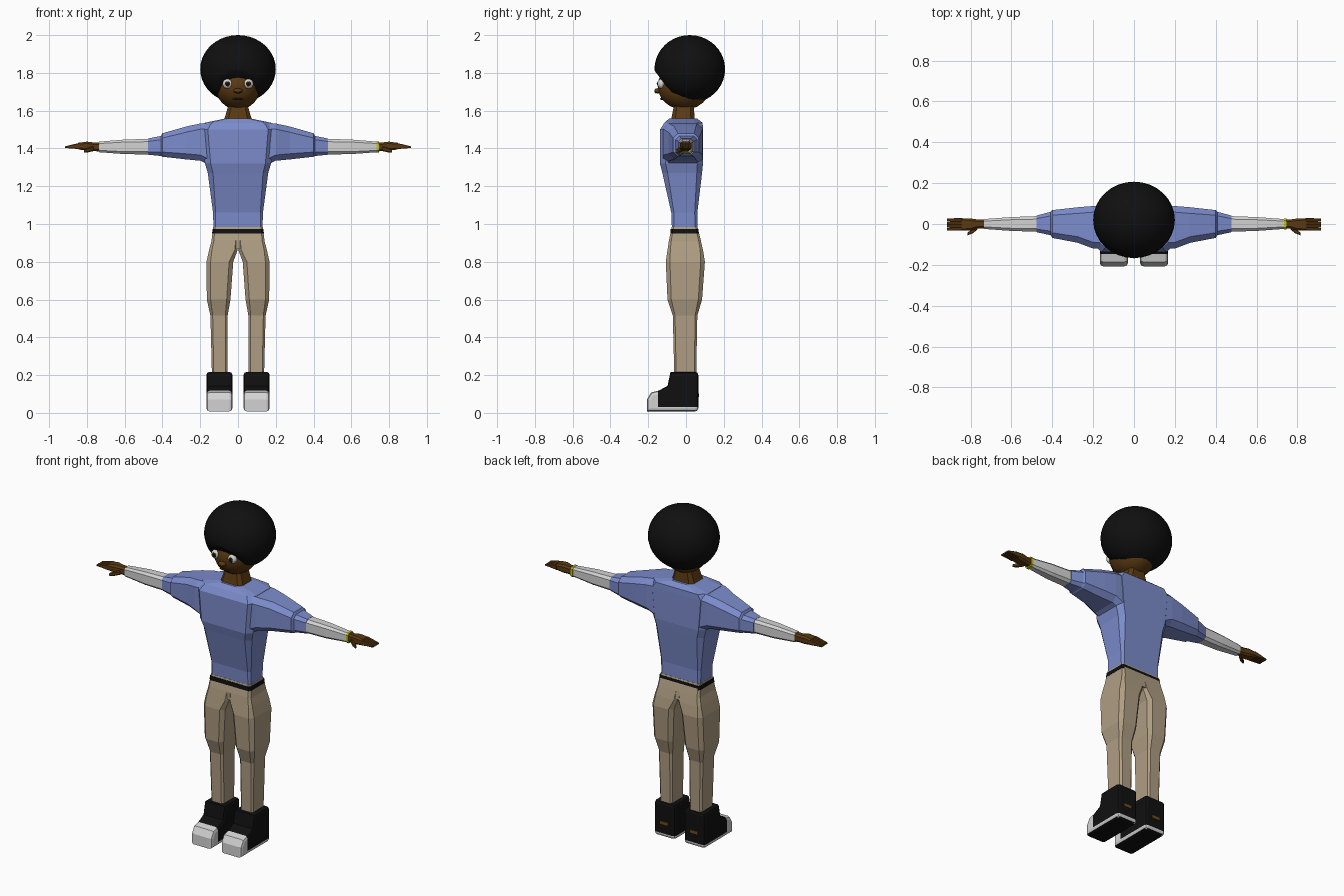
import bpy, bmesh, math
from mathutils import Vector, Matrix


def material(name, r, g, b):
    m = bpy.data.materials.new(name)
    m.diffuse_color = (r, g, b, 1)
    return m


BLACK = material("black", 0.005, 0.005, 0.005)
SKIN = material("brown skin", 0.105, 0.042, 0.006)
DARK = material("dark brown", 0.03, 0.012, 0.003)
BLUE = material("shirt blue", 0.2, 0.26, 0.6)
TAN = material("trouser tan", 0.43, 0.34, 0.225)
WHITE = material("white", 0.65, 0.65, 0.65)
YELLOW = material("yellow", 0.55, 0.55, 0.01)
TAG = material("heel brown", 0.16, 0.07, 0.01)


def finish(name, bm, mats, mirror=False, smooth=False):
    bmesh.ops.recalc_face_normals(bm, faces=bm.faces)
    me = bpy.data.meshes.new(name)
    bm.to_mesh(me)
    bm.free()
    for m in mats:
        me.materials.append(m)
    for p in me.polygons:
        p.use_smooth = smooth
    ob = bpy.data.objects.new(name, me)
    bpy.context.collection.objects.link(ob)
    if mirror:
        ob.modifiers.new("mirror", 'MIRROR').use_clip = False
    return ob


def loft(name, rings, mat, axis='z', mirror=False):
    """Rings of (t, a0, a1, b0, b1, chamfer): chamfered boxes skinned along an axis."""
    bm = bmesh.new()
    loops = []
    for t, a0, a1, b0, b1, c in rings:
        pts = [(a0 + c, b0), (a1 - c, b0), (a1, b0 + c), (a1, b1 - c),
               (a1 - c, b1), (a0 + c, b1), (a0, b1 - c), (a0, b0 + c)]
        loops.append([bm.verts.new((a, b, t) if axis == 'z' else (t, a, b))
                      for a, b in pts])
    for lo, hi in zip(loops, loops[1:]):
        for i in range(8):
            j = (i + 1) % 8
            bm.faces.new((lo[i], lo[j], hi[j], hi[i]))
    bm.faces.new(loops[0])
    bm.faces.new(loops[-1])
    return finish(name, bm, [mat], mirror)


def ball(name, centre, radii, mat, seg=24, mirror=False):
    bm = bmesh.new()
    bmesh.ops.create_uvsphere(bm, u_segments=seg, v_segments=seg // 2, radius=1,
                              matrix=Matrix.Translation(centre) @ Matrix.Diagonal((*radii, 1)))
    return finish(name, bm, [mat], mirror, True)


# Head and afro, with the lower front of the hair trimmed back from the face
ball("head", (0, -0.01, 1.73), (0.12, 0.14, 0.125), SKIN)
bm = bmesh.new()
bmesh.ops.create_uvsphere(bm, u_segments=32, v_segments=20, radius=1)
for v in bm.verts:
    x, y, z = v.co.x * 0.2, 0.02 + v.co.y * 0.187, 1.82 + v.co.z * 0.18
    z = max(z, 1.79 - 1.28 * (y + 0.15), 1.70 - 0.4 * (y + 0.08))
    v.co = (x, y, min(z, 2.0))
finish("hair", bm, [BLACK], smooth=True)

# Face details
ball("eye", (0.055, -0.131, 1.742), (0.027, 0.02, 0.026), WHITE, 16, True)
ball("iris", (0.055, -0.147, 1.742), (0.014, 0.006, 0.014), DARK, 12, True)
ball("pupil", (0.055, -0.151, 1.742), (0.007, 0.004, 0.007), BLACK, 12, True)
ball("nose", (0, -0.15, 1.705), (0.024, 0.018, 0.014), SKIN, 12)
ball("nostril", (0.01, -0.16, 1.697), (0.007, 0.006, 0.005), DARK, 8, True)
ball("mouth", (0, -0.128, 1.662), (0.032, 0.01, 0.005), DARK, 12)

# Neck
loft("neck", [(1.53, -0.08, 0.08, -0.085, 0.05, 0.02),
              (1.57, -0.068, 0.068, -0.075, 0.045, 0.02),
              (1.65, -0.045, 0.045, -0.06, 0.04, 0.015)], SKIN)

# Shirt body and sleeves
loft("shirt_body", [(0.982, -0.13, 0.13, -0.075, 0.06, 0.012),
                    (1.06, -0.132, 0.132, -0.078, 0.06, 0.014),
                    (1.27, -0.16, 0.16, -0.125, 0.085, 0.028),
                    (1.32, -0.175, 0.175, -0.138, 0.09, 0.03),
                    (1.50, -0.2, 0.2, -0.138, 0.09, 0.04),
                    (1.535, -0.18, 0.18, -0.115, 0.088, 0.04),
                    (1.558, -0.07, 0.07, -0.09, 0.06, 0.02)], BLUE)
loft("sleeve", [(0.10, -0.125, 0.088, 1.29, 1.54, 0.03),
                (0.20, -0.12, 0.088, 1.335, 1.532, 0.03),
                (0.275, -0.092, 0.082, 1.342, 1.516, 0.03),
                (0.40, -0.068, 0.068, 1.356, 1.48, 0.025),
                (0.408, -0.055, 0.06, 1.36, 1.466, 0.02),
                (0.477, -0.04, 0.041, 1.367, 1.452, 0.015)], BLUE, 'x', True)
loft("undersleeve", [(0.46, -0.038, 0.039, 1.368, 1.451, 0.015),
                     (0.60, -0.034, 0.034, 1.37, 1.447, 0.013),
                     (0.735, -0.024, 0.024, 1.38, 1.436, 0.01)], WHITE, 'x', True)
loft("bracelet", [(0.733, -0.027, 0.027, 1.378, 1.438, 0.01),
                  (0.747, -0.027, 0.027, 1.378, 1.438, 0.01)], YELLOW, 'x')

# Hands: palm, four fingers and thumb
loft("palm", [(0.73, -0.022, 0.022, 1.384, 1.432, 0.01),
              (0.765, -0.022, 0.022, 1.386, 1.432, 0.01),
              (0.80, -0.032, 0.027, 1.388, 1.436, 0.01),
              (0.845, -0.033, 0.028, 1.395, 1.43, 0.008)], SKIN, 'x', True)
for i in range(4):
    y = -0.033 + i * 0.0153
    loft(f"finger_{i + 1}", [(0.84, y, y + 0.0153, 1.396, 1.429, 0.003),
                             (0.88, y, y + 0.0153, 1.4, 1.42, 0.003),
                             (0.915, y + 0.001, y + 0.0143, 1.402, 1.411, 0.002)],
         SKIN, 'x', True)
loft("thumb", [(0.765, -0.026, -0.002, 1.386, 1.412, 0.005),
               (0.79, -0.046, -0.022, 1.38, 1.404, 0.005),
               (0.815, -0.056, -0.043, 1.378, 1.394, 0.003)], SKIN, 'x', True)

# Trousers and belt
loft("trouser_hips", [(0.868, -0.145, 0.145, -0.09, 0.085, 0.015),
                      (0.915, -0.14, 0.14, -0.09, 0.078, 0.012),
                      (0.984, -0.131, 0.131, -0.076, 0.061, 0.01)], TAN)
loft("belt", [(0.95, -0.137, 0.137, -0.083, 0.068, 0.01),
              (0.974, -0.135, 0.135, -0.081, 0.066, 0.01)], BLACK)
loft("trouser_leg", [(0.20, 0.057, 0.138, -0.062, 0.054, 0.01),
                     (0.515, 0.055, 0.146, -0.07, 0.06, 0.012),
                     (0.60, 0.04, 0.165, -0.098, 0.085, 0.02),
                     (0.80, 0.025, 0.167, -0.107, 0.1, 0.022),
                     (0.862, 0.002, 0.153, -0.098, 0.09, 0.015),
                     (0.915, 0.0, 0.139, -0.09, 0.078, 0.012)], TAN, 'z', True)

# High-top shoes: extruded side profile, rounded, then cut along sole and toe cap
profile = [(0.065, 0.008), (0.065, 0.217), (-0.082, 0.217), (-0.098, 0.142),
           (-0.145, 0.118), (-0.185, 0.108), (-0.207, 0.07), (-0.207, 0.008)]
bm = bmesh.new()
sides = [[bm.verts.new((x, y, z)) for y, z in profile] for x in (0.03, 0.167)]
for s in sides:
    bm.faces.new(s)
for i in range(8):
    j = (i + 1) % 8
    bm.faces.new((sides[0][i], sides[0][j], sides[1][j], sides[1][i]))
bmesh.ops.recalc_face_normals(bm, faces=bm.faces)
rim = [e for e in bm.edges if abs(e.verts[0].co.x - e.verts[1].co.x) < 0.01
       or (e.verts[0].co.y > 0 and e.verts[0].co.z > 0)]
bmesh.ops.bevel(bm, geom=rim, offset=0.016, segments=2, profile=0.5, affect='EDGES')
low = min(v.co.z for v in bm.verts)
for co, no in (((0, 0, 0.03), (0, 0, 1)), ((0, -0.148, 0), (0, 1, 0))):
    bmesh.ops.bisect_plane(bm, geom=bm.verts[:] + bm.edges[:] + bm.faces[:],
                           plane_co=co, plane_no=no)
bm.normal_update()
for f in bm.faces:
    c = f.calc_center_median()
    white = (c.z < 0.03 or c.y < -0.148) and f.normal.z > -0.9
    f.material_index = 1 if white else 0
finish("shoe", bm, [BLACK, WHITE], True)

# Heel tabs
loft("heel_tab", [(0.085, 0.072, 0.125, 0.06, 0.068, 0.001),
                  (0.102, 0.072, 0.125, 0.06, 0.068, 0.001)], TAG, 'z', True)
